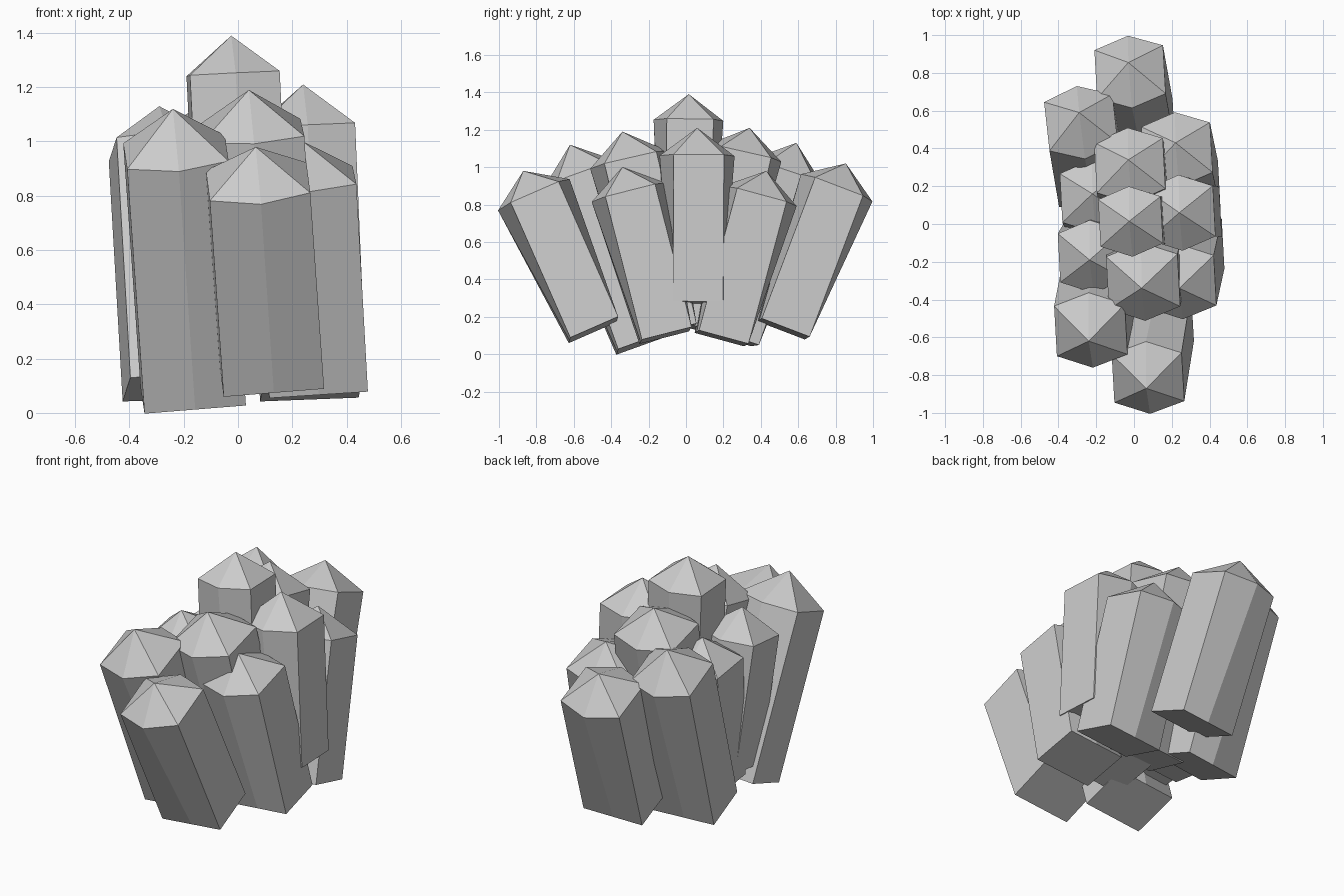
import bpy, bmesh, math
from mathutils import Vector, Matrix

if "Cube" in bpy.data.objects:
    bpy.data.objects.remove(bpy.data.objects["Cube"])

W, D, POINT = 0.182, 0.137, 0.205   # half width, half depth, ridge reach

# outlines: hexagon at the shoulder, rectangle (with mid-edge points) at the foot
SHOULDER = [(-W, -D), (0, -POINT), (W, -D), (W, D), (0, POINT), (-W, D)]
FOOT = [(-W, -D), (0, -D), (W, -D), (W, D), (0, D), (-W, D)]


def crystal(name, foot, tip, size=1.0, cap=0.14, twist=3):
    foot, tip = Vector(foot), Vector(tip)
    axis = tip - foot
    length = axis.length
    z = axis.normalized()
    y = z.cross(Vector((1, 0, 0))).normalized()
    x = y.cross(z)
    frame = Matrix((x, y, z)).transposed().to_4x4()
    mat = Matrix.Translation(foot) @ frame @ Matrix.Rotation(math.radians(twist), 4, 'Z')

    bm = bmesh.new()
    low = [bm.verts.new((a * size, b * size, 0)) for a, b in FOOT]
    high = [bm.verts.new((a * size, b * size, length - cap)) for a, b in SHOULDER]
    top = bm.verts.new((0, 0, length))
    bm.faces.new(low)
    for i in range(6):
        j = (i + 1) % 6
        bm.faces.new((low[i], low[j], high[j], high[i]))
        bm.faces.new((high[i], high[j], top))
    bm.transform(mat)
    bmesh.ops.recalc_face_normals(bm, faces=bm.faces)
    mesh = bpy.data.meshes.new(name)
    bm.to_mesh(mesh)
    bm.free()
    bpy.context.collection.objects.link(bpy.data.objects.new(name, mesh))


# foot centre, tip, width factor, cap height and twist, from back to front
CRYSTALS = [
    ((0.03, 0.52, 0.135), (-0.03, 0.855, 1.02)),
    ((-0.23, 0.24, 0.09), (-0.29, 0.59, 1.13), 1.0, 0.165, 6),
    ((0.27, 0.19, 0.085), (0.22, 0.43, 0.98)),
    ((0.03, 0.10, 0.13), (-0.03, 0.34, 1.21)),
    ((-0.18, 0.08, 0.16), (-0.22, 0.16, 1.02), 0.95),
    ((0.03, 0.00, 0.27), (-0.025, 0.015, 1.39), 0.91),
    ((0.28, 0.055, 0.275), (0.24, 0.06, 1.21), 0.98, 0.15),
    ((-0.17, -0.08, 0.20), (-0.235, -0.19, 1.07), 0.95),
    ((0.10, -0.09, 0.12), (0.04, -0.34, 1.19), 1.04, 0.155),
    ((0.29, -0.11, 0.10), (0.24, -0.34, 1.00)),
    ((-0.165, -0.235, 0.06), (-0.24, -0.62, 1.12), 1.03, 0.17, 3),
    ((0.125, -0.495, 0.13), (0.065, -0.87, 0.98), 1.02),
]
for n, args in enumerate(CRYSTALS, 1):
    crystal(f"crystal_{n}", *args)
